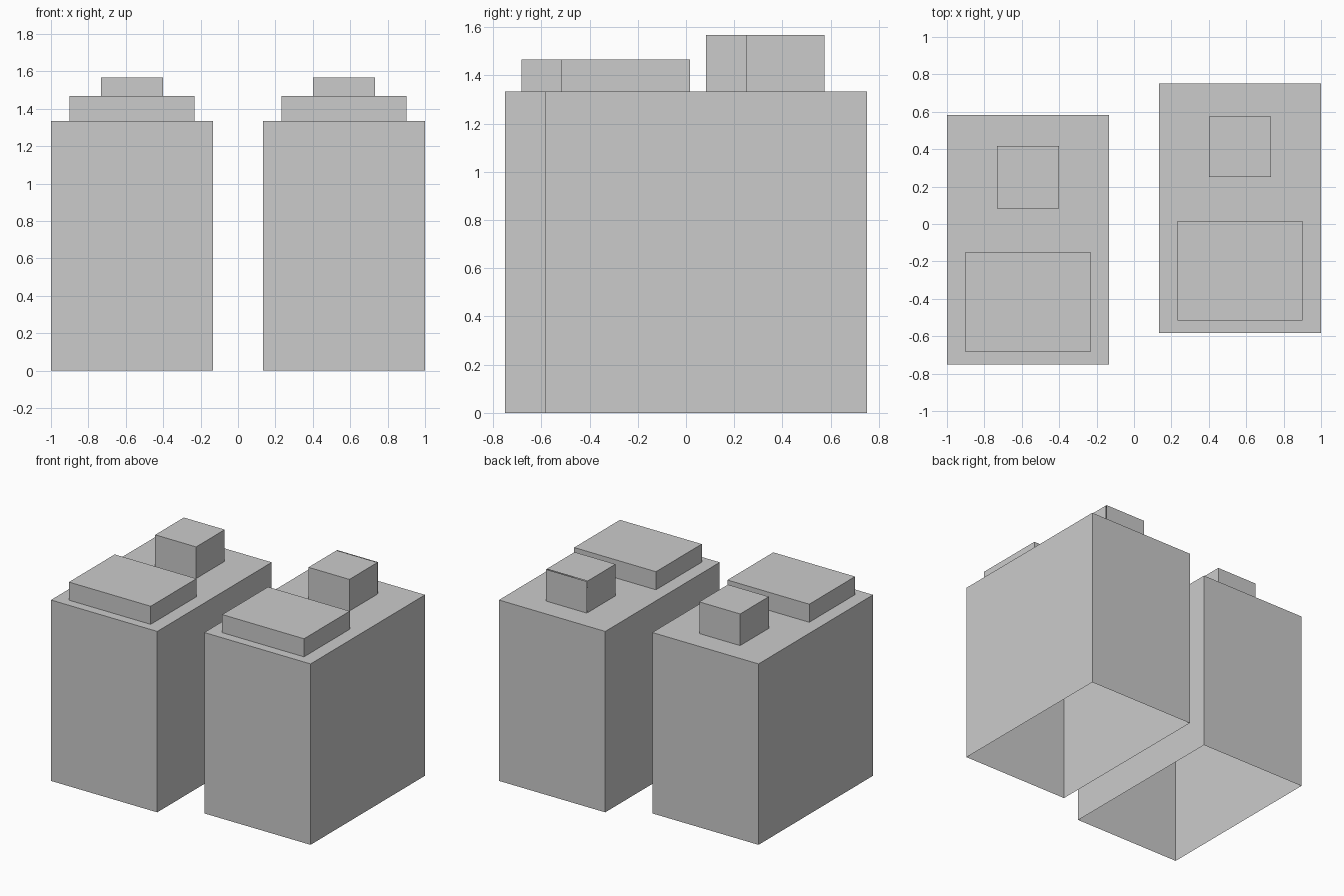
import bpy, bmesh

if "Cube" in bpy.data.objects:
    bpy.data.objects.remove(bpy.data.objects["Cube"])

U = 1 / 30  # the model sits on a regular grid of this step

grey = bpy.data.materials.new("concrete_grey")
grey.diffuse_color = (0.6, 0.6, 0.6, 1)
grey.use_nodes = True
grey.node_tree.nodes["Principled BSDF"].inputs["Base Color"].default_value = grey.diffuse_color


def block(name, x, y, z, back_gap=0.0):
    """Block with an open underside; the back panel can stand slightly off."""
    bm = bmesh.new()
    bmesh.ops.create_cube(bm, size=1)
    for v in bm.verts:
        for i, (lo, hi) in enumerate((x, y, z)):
            v.co[i] = lo if v.co[i] < 0 else hi
    bm.normal_update()
    under = [f for f in bm.faces if f.normal.z < -0.5]
    bmesh.ops.delete(bm, geom=under, context='FACES')
    if back_gap:
        back = [f for f in bm.faces if f.normal.y > 0.5]
        bmesh.ops.split(bm, geom=back)
        for v in bm.verts:
            if v.co.y > y[1] - 1e-4 and not all(f.normal.y > 0.5 for f in v.link_faces):
                v.co.y -= back_gap
    mesh = bpy.data.meshes.new(name)
    bm.to_mesh(mesh)
    bm.free()
    mesh.materials.append(grey)
    bpy.context.collection.objects.link(bpy.data.objects.new(name, mesh))


# Two matching towers, staggered front to back
for side, cx, front, gap in (("left", -17, -22.5, 0.0), ("right", 17, -17.5, 0.008)):
    def part(name, width, y0, depth, z0, height, back_gap=0.0):
        block(f"{side}_{name}",
              ((cx - width / 2) * U, (cx + width / 2) * U),
              ((front + y0) * U, (front + y0 + depth) * U),
              (z0 * U, (z0 + height) * U), back_gap)

    part("tower", 26, 0, 40, 0, 40)
    part("roof_slab", 20, 2, 16, 40, 4)
    part("roof_cabin", 10, 25, 10, 40, 7, gap)
